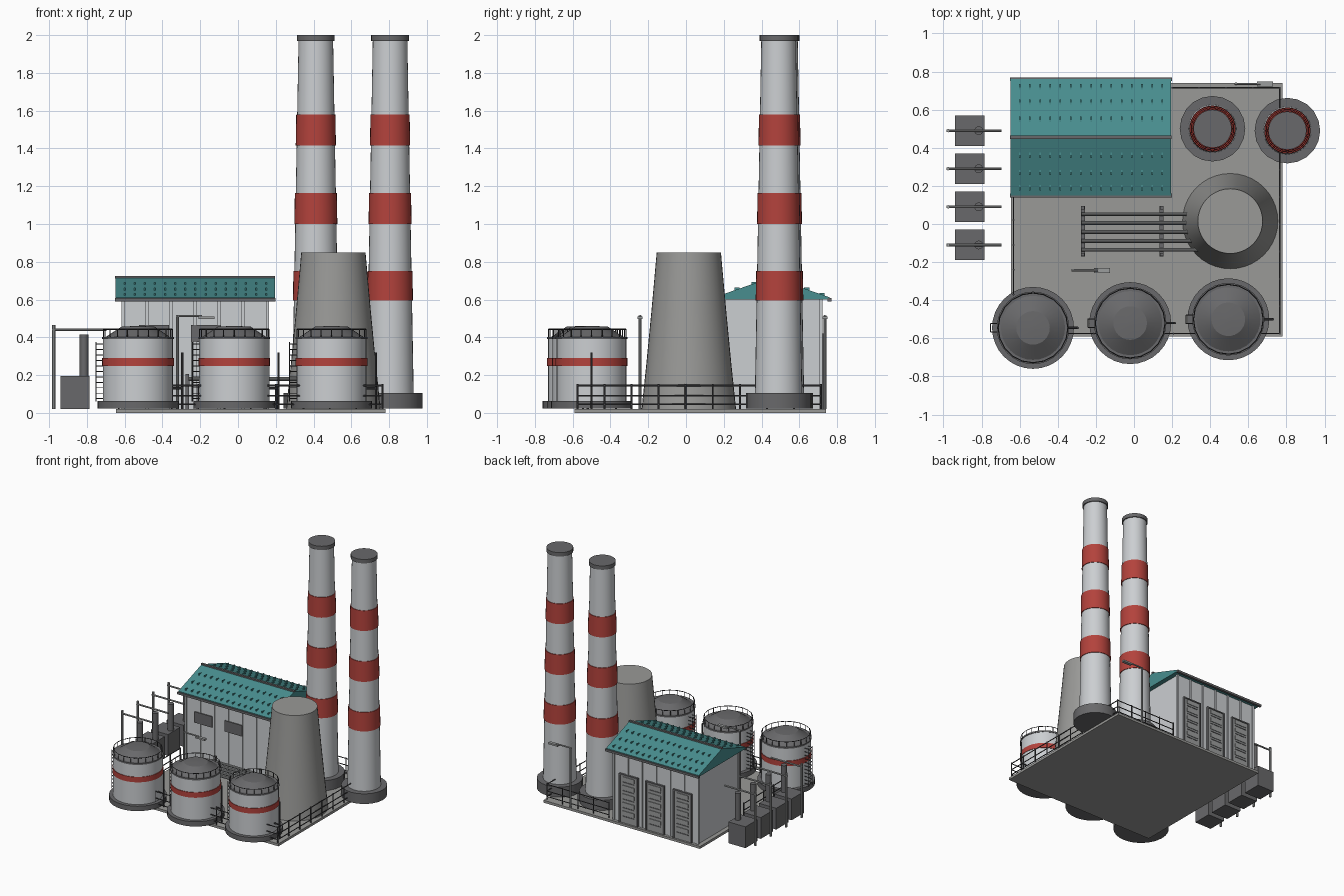
import bpy, bmesh, math
from mathutils import Matrix, Vector

cube = bpy.data.objects.get("Cube")
if cube:
    bpy.data.objects.remove(cube, do_unlink=True)


def material(name, rgb):
    m = bpy.data.materials.new(name)
    m.use_nodes = True
    color = (*rgb, 1)
    m.diffuse_color = color
    m.node_tree.nodes["Principled BSDF"].inputs["Base Color"].default_value = color
    return m


LIGHT = material("light grey", (0.60, 0.62, 0.64))
RED = material("red", (0.45, 0.055, 0.045))
TEAL = material("teal", (0.065, 0.27, 0.275))
DARK = material("dark grey", (0.14, 0.14, 0.145))
STEEL = material("steel grey", (0.33, 0.34, 0.34))
CONCRETE = material("concrete", (0.32, 0.32, 0.31))
RAIL = material("rail grey", (0.06, 0.06, 0.065))


class Part:
    """Collects primitives into one named mesh object."""

    def __init__(self, name, *mats):
        self.name, self.mats, self.bm = name, mats, bmesh.new()

    def box(self, x0, x1, y0, y1, z0, z1):
        mat = (Matrix.Translation(((x0 + x1) / 2, (y0 + y1) / 2, (z0 + z1) / 2))
               @ Matrix.Diagonal((x1 - x0, y1 - y0, z1 - z0, 1)))
        bmesh.ops.create_cube(self.bm, size=1, matrix=mat)

    def rod(self, a, b, r, sides=6):
        a, b = Vector(a), Vector(b)
        d = b - a
        mat = Matrix.Translation((a + b) / 2) @ d.to_track_quat('Z', 'Y').to_matrix().to_4x4()
        bmesh.ops.create_cone(self.bm, cap_ends=True, segments=sides, radius1=r,
                              radius2=r, depth=d.length, matrix=mat)

    def lathe(self, cx, cy, profile, sides, rule=None):
        rings = [[self.bm.verts.new((cx + r * math.cos(math.tau * i / sides),
                                     cy + r * math.sin(math.tau * i / sides), z))
                  for i in range(sides)] for r, z in profile]
        self.bm.faces.new(rings[0][::-1])
        self.bm.faces.new(rings[-1])
        for lo, hi in zip(rings, rings[1:]):
            for i in range(sides):
                j = (i + 1) % sides
                f = self.bm.faces.new((lo[i], lo[j], hi[j], hi[i]))
                if rule:
                    f.material_index = rule(f.calc_center_median().z)

    def prism(self, x0, x1, section):
        ends = [[self.bm.verts.new((x, y, z)) for y, z in section] for x in (x0, x1)]
        self.bm.faces.new(ends[0][::-1])
        self.bm.faces.new(ends[1])
        for i in range(len(section)):
            j = (i + 1) % len(section)
            self.bm.faces.new((ends[0][i], ends[0][j], ends[1][j], ends[1][i]))

    def done(self, smooth=False):
        bmesh.ops.recalc_face_normals(self.bm, faces=self.bm.faces)
        me = bpy.data.meshes.new(self.name)
        self.bm.to_mesh(me)
        self.bm.free()
        for m in self.mats:
            me.materials.append(m)
        ob = bpy.data.objects.new(self.name, me)
        bpy.context.collection.objects.link(ob)
        if smooth:
            bpy.ops.object.select_all(action='DESELECT')
            ob.select_set(True)
            bpy.context.view_layer.objects.active = ob
            bpy.ops.object.shade_smooth_by_angle(angle=math.radians(30))


# Ground slab
p = Part("ground_slab", CONCRETE)
p.box(-0.645, 0.78, -0.59, 0.74, 0, 0.02)
p.done()

# Striped chimneys: bands stand slightly proud of the shaft
BANDS = [(0.595, 0.75), (1.0, 1.165), (1.415, 1.58)]
shaft_r = lambda z: 0.127 - 0.018 * z
for n, (cx, cy) in enumerate([(0.412, 0.50), (0.805, 0.49)], 1):
    profile = [(shaft_r(0.1), 0.1)]
    for lo, hi in BANDS:
        profile += [(shaft_r(lo), lo), (shaft_r(lo) + 0.005, lo),
                    (shaft_r(hi) + 0.005, hi), (shaft_r(hi), hi)]
    profile.append((shaft_r(1.97), 1.97))
    p = Part(f"chimney_{n}", LIGHT, RED)
    p.lathe(cx, cy, profile, 32, lambda z: int(any(a - 0.001 < z < b + 0.001 for a, b in BANDS)))
    p.done(True)
    p = Part(f"chimney_{n}_base_and_cap", DARK)
    p.lathe(cx, cy, [(0.172, 0.022), (0.172, 0.105)], 20)
    p.lathe(cx, cy, [(0.1, 1.968), (0.1, 2.0)], 32)
    p.done(True)

# Cooling tower
p = Part("cooling_tower", CONCRETE)
p.lathe(0.505, 0.015, [(0.25, 0.02), (0.226, 0.25), (0.197, 0.55), (0.17, 0.85)], 40)
p.done(True)

# Storage tanks with roof railing, caged ladder and side pipe
for n, (cx, cy) in enumerate([(-0.53, -0.545), (-0.02, -0.52), (0.495, -0.50)], 1):
    p = Part(f"tank_{n}_body", LIGHT, RED)
    p.lathe(cx, cy, [(0.186, 0.06), (0.186, 0.247), (0.19, 0.247), (0.19, 0.29),
                     (0.186, 0.29), (0.186, 0.395)], 32, lambda z: int(0.246 < z < 0.291))
    p.done(True)
    p = Part(f"tank_{n}_base_and_roof", DARK)
    p.lathe(cx, cy, [(0.215, 0.022), (0.215, 0.062)], 32)
    p.lathe(cx, cy, [(0.19, 0.39), (0.19, 0.403), (0.168, 0.403), (0.088, 0.456),
                     (0.02, 0.46)], 32)
    p.done(True)
    p = Part(f"tank_{n}_roof_railing", RAIL)
    spot = lambda i, z: (cx + 0.183 * math.cos(math.tau * i / 20),
                         cy + 0.183 * math.sin(math.tau * i / 20), z)
    for i in range(20):
        p.rod(spot(i, 0.4), spot(i, 0.445), 0.003, 4)
        p.rod(spot(i, 0.443), spot(i + 1, 0.443), 0.003, 4)
    p.done()
    p = Part(f"tank_{n}_ladder", RAIL)
    xo = cx - 0.222
    for s in (-0.022, 0.022):
        p.rod((xo, cy + s, 0.06), (xo, cy + s, 0.375), 0.003, 4)
        for k in range(11):
            z = 0.075 + 0.029 * k
            p.rod((cx - 0.18, cy + s, z), (xo, cy + s, z), 0.0025, 4)
            p.rod((xo, cy, z), (xo, cy + s, z), 0.0025, 4)
    p.done()
    p = Part(f"tank_{n}_side_pipe", RAIL)
    p.rod((cx + 0.235, cy, 0.02), (cx + 0.235, cy, 0.32), 0.006, 8)
    p.rod((cx + 0.18, cy, 0.13), (cx + 0.235, cy, 0.13), 0.006, 8)
    p.done(True)

# Main hall: walls, pillars and windows
X0, X1, Y0, Y1 = -0.61, 0.155, 0.195, 0.715
p = Part("hall_walls", LIGHT)
p.box(X0, X1, Y0, Y1, 0.02, 0.6)
for i in range(7):
    x = X0 + (X1 - X0) * i / 6
    for y in (Y0, Y1):
        p.box(x - 0.008, x + 0.008, y - 0.008, y + 0.008, 0.02, 0.6)
p.done()
p = Part("hall_windows", DARK)
for x in (-0.525, -0.25):
    p.box(x, x + 0.16, Y0 - 0.014, Y0 - 0.006, 0.375, 0.465)
p.done()

# Back doors with slatted panels and frames
doors = Part("hall_doors", STEEL)
frames = Part("hall_door_frames", DARK)
for x in (0.015, -0.225, -0.475):
    doors.box(x - 0.075, x + 0.075, Y1 - 0.01, Y1 + 0.01, 0.02, 0.41)
    for s in (-1, 1):
        frames.box(x + s * 0.08 - 0.006, x + s * 0.08 + 0.006, Y1, Y1 + 0.016, 0.02, 0.42)
    frames.box(x - 0.08, x + 0.08, Y1, Y1 + 0.016, 0.41, 0.42)
    for k in range(5):
        z = 0.07 + 0.07 * k
        frames.box(x - 0.055, x + 0.055, Y1, Y1 + 0.013, z, z + 0.008)
        doors.box(x - 0.055, x + 0.055, Y1, Y1 + 0.015, z + 0.02, z + 0.05)
doors.done()
frames.done()

# Gabled roof with small fins, ridge cap and eaves
RIDGE, HALF = 0.455, 0.305
p = Part("hall_roof", TEAL)
p.prism(-0.648, 0.195, [(RIDGE - HALF, 0.6), (RIDGE + HALF, 0.6),
                        (RIDGE + HALF, 0.612), (RIDGE, 0.718), (RIDGE - HALF, 0.612)])
for s in (-1, 1):
    for off in (0.095, 0.185, 0.265):
        z = 0.718 - 0.106 * off / HALF
        y = RIDGE + s * off
        for i in range(15):
            x = -0.6 + 0.0535 * i
            p.box(x - 0.004, x + 0.004, y - 0.014, y + 0.014, z - 0.006, z + 0.009)
p.done()
p = Part("roof_trim", DARK)
p.box(-0.65, 0.197, RIDGE - 0.009, RIDGE + 0.009, 0.712, 0.726)
for s in (-1, 1):
    y = RIDGE + s * HALF
    p.box(-0.652, 0.199, y - 0.01, y + 0.01, 0.59, 0.608)
p.done()

# Power units outside the slab, each with a stack and an overhead arm
units = Part("power_units", DARK)
arms = Part("power_unit_arms", STEEL)
for y in (0.49, 0.29, 0.09, -0.11):
    units.box(-0.94, -0.785, y - 0.08, y + 0.08, 0.02, 0.195)
    units.rod((-0.815, y, 0.19), (-0.815, y, 0.415), 0.023, 16)
    arms.rod((-0.975, y, 0.02), (-0.975, y, 0.465), 0.009, 8)
    arms.rod((-0.985, y, 0.44), (-0.695, y, 0.44), 0.007, 8)
units.done(True)
arms.done(True)

# Pipe run into the cooling tower on two racks
p = Part("pipe_run", STEEL)
for i in range(5):
    y = 0.052 - 0.047 * i
    p.rod((-0.275, y, 0.18), (0.36, y, 0.18), 0.01, 10)
p.done(True)
p = Part("pipe_racks", DARK)
for x in (-0.268, 0.145):
    p.box(x - 0.01, x + 0.01, -0.17, 0.095, 0.15, 0.17)
    for y in (-0.16, 0.085):
        p.box(x - 0.009, x + 0.009, y - 0.009, y + 0.009, 0.02, 0.205)
p.done()

# Lamp posts
p = Part("lamp_posts", STEEL)
for x, y in ((-0.32, -0.243), (0.535, 0.735)):
    p.rod((x, y, 0.02), (x, y, 0.515), 0.008, 8)
    p.rod((x - 0.008, y, 0.513), (x + 0.13, y, 0.513), 0.006, 8)
    p.box(x + 0.11, x + 0.195, y - 0.013, y + 0.013, 0.497, 0.511)
p.done(True)

# Perimeter railing
p = Part("perimeter_railing", RAIL)
runs = [((0.765, -0.575), (0.765, 0.715)), ((-0.35, -0.575), (0.765, -0.575)),
        ((0.2, 0.715), (0.765, 0.715)), ((-0.632, -0.37), (-0.632, 0.15))]
for a, b in runs:
    a, b = Vector((*a, 0)), Vector((*b, 0))
    count = round((b - a).length / 0.143)
    for z in (0.045, 0.09, 0.145):
        p.rod(a + Vector((0, 0, z)), b + Vector((0, 0, z)), 0.004)
    for i in range(count + 1):
        q = a.lerp(b, i / count)
        p.rod(q + Vector((0, 0, 0.02)), q + Vector((0, 0, 0.152)), 0.005)
p.done()
